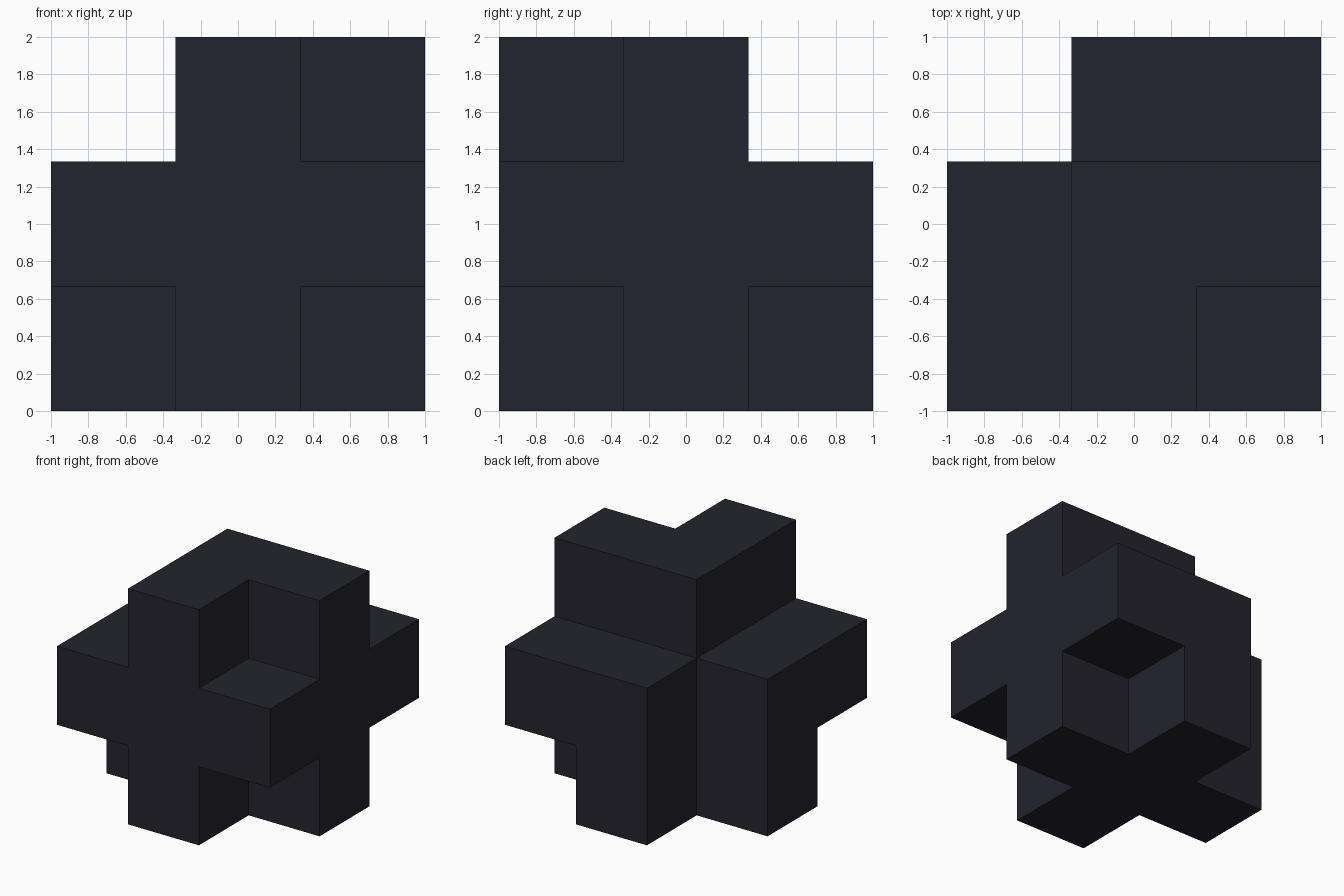
import bpy
import bmesh
from itertools import product
from mathutils import Vector

old = bpy.data.objects.get("Cube")
if old:
    bpy.data.objects.remove(old, do_unlink=True)

CELL = 2 / 3
GRID = (-1, 0, 1)

# Rows of the block cut away along its three edges that meet at one corner
def in_cut_row(x, y, z):
    return (x, z) == (-1, 1) or (y, z) == (1, 1) or (x, y) == (-1, 1)

# Single corner notches: the foot corners and one upper corner
NOTCHES = {(-1, -1, -1), (1, -1, -1), (1, 1, -1), (1, -1, 1)}

solid = {c for c in product(GRID, repeat=3)
         if not in_cut_row(*c) and c not in NOTCHES}

# Outer skin: one square wherever a solid cell meets empty space
bm = bmesh.new()
for cell in solid:
    centre = Vector(cell)
    for axis, sign in product(range(3), (-1, 1)):
        n, u, v = Vector(), Vector(), Vector()
        n[axis] = sign
        u[(axis + 1) % 3] = sign
        v[(axis + 2) % 3] = 1
        neighbour = tuple(round(c) for c in centre + n)
        if neighbour in solid:
            continue
        corners = [centre + (n + a * u + b * v) / 2
                   for a, b in ((-1, -1), (1, -1), (1, 1), (-1, 1))]
        bm.faces.new([bm.verts.new(p * CELL + Vector((0, 0, 1))) for p in corners])

# Merge the squares into large flat faces
bmesh.ops.remove_doubles(bm, verts=bm.verts[:], dist=0.001)
bmesh.ops.dissolve_limit(bm, angle_limit=0.01, verts=bm.verts[:], edges=bm.edges[:])

mesh = bpy.data.meshes.new("notched_block")
bm.to_mesh(mesh)
bm.free()
block = bpy.data.objects.new("notched_block", mesh)
bpy.context.collection.objects.link(block)

# Dark slate colour
colour = (0.017, 0.017, 0.026, 1)
slate = bpy.data.materials.new("dark_slate")
slate.use_nodes = True
slate.diffuse_color = colour
slate.node_tree.nodes["Principled BSDF"].inputs["Base Color"].default_value = colour
mesh.materials.append(slate)
